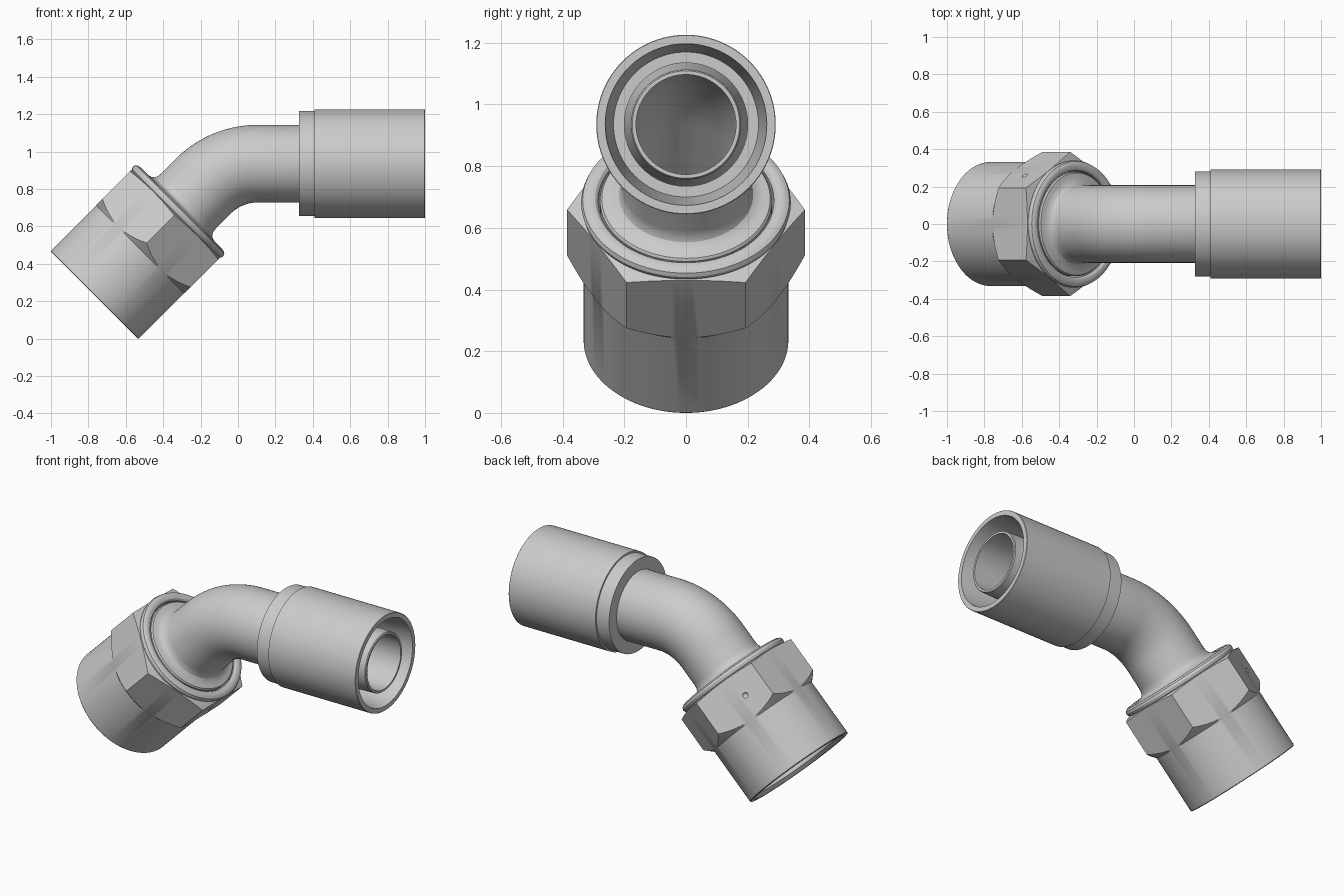
import bpy, bmesh
from math import sin, cos, tan, radians, pi
from mathutils import Vector

if "Cube" in bpy.data.objects:
    bpy.data.objects.remove(bpy.data.objects["Cube"])

SEG = 96
AXIS_Z = 0.935                       # height of the straight tube axis
NUT = Vector((-0.7674, 0, 0.2326))   # centre of the open nut end
T45 = radians(45)
D = Vector((cos(T45), 0, sin(T45)))  # nut axis
CORNER_X = NUT.x + (AXIS_Z - NUT.z)  # where both axes meet
TAN = 0.17
BEND_R = TAN / tan(radians(22.5))
APO = 0.334                          # hexagon apothem


def on_nut(t, r):
    return (NUT + D * t, T45, r)


def on_tube(x, r):
    return (Vector((x, 0, AXIS_Z)), 0.0, r)


def bend(r, n=20):
    c = Vector((CORNER_X + TAN, 0, AXIS_Z - BEND_R))
    out = []
    for i in range(n + 1):
        a = T45 * (1 - i / n)
        out.append((c + BEND_R * Vector((-sin(a), 0, cos(a))), a, r))
    return out


def finish(ob, angle=25):
    bpy.ops.object.select_all(action='DESELECT')
    bpy.context.view_layer.objects.active = ob
    ob.select_set(True)
    bpy.ops.object.shade_smooth_by_angle(angle=radians(angle))


def hex_radius(a):
    d = (a + pi / 6) % (pi / 3) - pi / 6
    return APO / cos(d)


def loft(name, stations):
    """Skin a closed loop of rings; 'lo'/'hi' stand for the hexagon edges."""
    bm = bmesh.new()
    rings = []
    for c, ang, r in stations:
        n = Vector((-sin(ang), 0, cos(ang)))
        ax = Vector((cos(ang), 0, sin(ang)))
        ring = []
        for k in range(SEG):
            a = 2 * pi * k / SEG
            rad, shift = r, 0.0
            if isinstance(r, str):
                rad = hex_radius(a)
                shift = (rad - APO) * (0.85 if r == 'lo' else -0.2)
            p = c + ax * shift + n * (rad * cos(a)) + Vector((0, rad * sin(a), 0))
            ring.append(bm.verts.new(p))
        rings.append(ring)
    for i, a in enumerate(rings):
        b = rings[(i + 1) % len(rings)]
        for k in range(SEG):
            j = (k + 1) % SEG
            bm.faces.new((a[k], a[j], b[j], b[k]))
    bmesh.ops.recalc_face_normals(bm, faces=bm.faces)
    me = bpy.data.meshes.new(name)
    bm.to_mesh(me)
    bm.free()
    ob = bpy.data.objects.new(name, me)
    bpy.context.collection.objects.link(ob)
    return ob


# Swivel nut: round skirt, hexagon, rolled rim and open bore
nut = loft("swivel_nut", [on_nut(t, r) for t, r in [
    (0, 0.305), (0, 0.329), (0.004, 0.332), (0.345, 0.332),
    (0.35, 'lo'), (0.613, 'hi'),
    (0.615, 0.331), (0.621, 0.337), (0.634, 0.340), (0.647, 0.335),
    (0.655, 0.322), (0.657, 0.308), (0.654, 0.294), (0.645, 0.285),
    (0.02, 0.285)]])

# Conical dimple in one hexagon flat
normal = (Vector((-sin(T45), 0, cos(T45))) * cos(pi / 3) + Vector((0, sin(pi / 3), 0)))
side = Vector((-sin(T45), 0, cos(T45))) * sin(pi / 3) - Vector((0, cos(pi / 3), 0))
spot = NUT + D * 0.478 + normal * APO + side * 0.06
bpy.ops.mesh.primitive_cone_add(vertices=32, radius1=0.0, radius2=0.048, depth=0.06,
                                location=spot + normal * 0.01)
cutter = bpy.context.object
cutter.name = "dimple_cutter"
cutter.rotation_euler = normal.to_track_quat('Z', 'Y').to_euler()
cutter.hide_render = True
mod = nut.modifiers.new("dimple", 'BOOLEAN')
mod.operation = 'DIFFERENCE'
mod.solver = 'EXACT'
mod.object = cutter
bpy.context.view_layer.objects.active = nut
bpy.ops.object.modifier_apply(modifier="dimple")
bpy.data.objects.remove(cutter)
finish(nut)

# Bent tube: sealing nose, flange, 45 degree bend, hose nipple, through bore
outer = [on_nut(t, r) for t, r in [
    (0.25, 0.162), (0.25, 0.20), (0.40, 0.279), (0.645, 0.279), (0.653, 0.273),
    (0.657, 0.25), (0.662, 0.232), (0.672, 0.218), (0.688, 0.210), (0.71, 0.2075)]]
nipple = [on_tube(x, r) for x, r in [
    (0.70, 0.2075), (0.78, 0.183), (0.985, 0.178), (0.99, 0.174), (0.99, 0.162)]]
tube = loft("bent_tube", outer + bend(0.2075) + nipple + bend(0.162)[::-1])
finish(tube)

# Crimp sleeve around the nipple
sleeve = loft("crimp_sleeve", [on_tube(x, r) for x, r in [
    (0.325, 0.20), (0.325, 0.281), (0.41, 0.281), (0.41, 0.291), (0.998, 0.291),
    (1.0, 0.289), (1.0, 0.262), (0.75, 0.235), (0.75, 0.20)]])
finish(sleeve)
